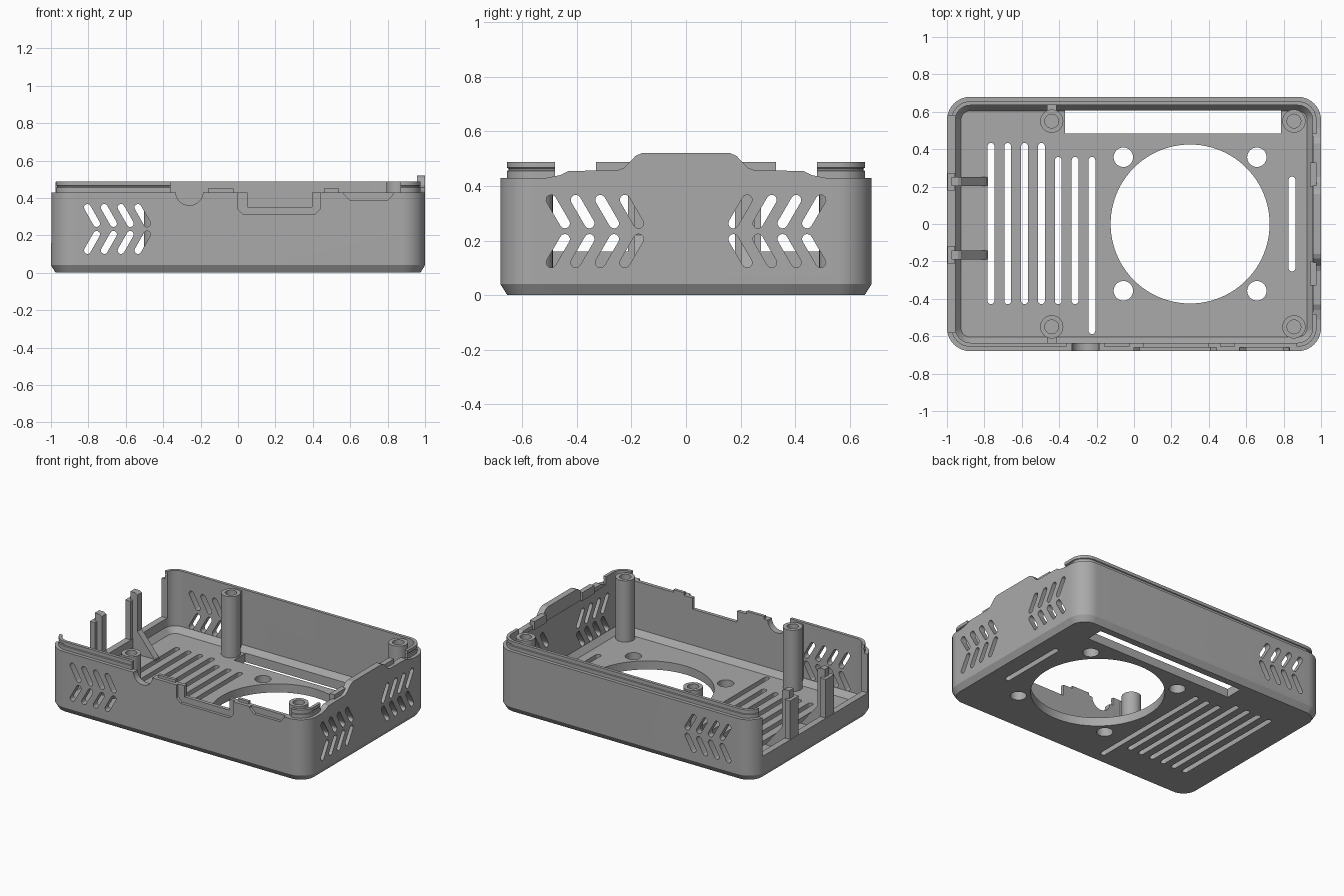
import bpy, bmesh
from math import pi, cos, sin, atan2

cube = bpy.data.objects.get("Cube")
if cube:
    bpy.data.objects.remove(cube)

grey = bpy.data.materials.new("plain grey")
grey.use_nodes = True
colour = (0.4, 0.4, 0.4, 1)
grey.diffuse_color = colour
grey.node_tree.nodes["Principled BSDF"].inputs["Base Color"].default_value = colour


def finish(bm, name):
    bmesh.ops.recalc_face_normals(bm, faces=bm.faces[:])
    mesh = bpy.data.meshes.new(name)
    bm.to_mesh(mesh)
    bm.free()
    obj = bpy.data.objects.new(name, mesh)
    bpy.context.collection.objects.link(obj)
    mesh.materials.append(grey)
    return obj


def smooth(obj):
    bpy.ops.object.select_all(action='DESELECT')
    obj.select_set(True)
    bpy.context.view_layer.objects.active = obj
    bpy.ops.object.shade_smooth_by_angle(angle=0.5)


def loft(bm, loops, closed=False):
    rings = [[bm.verts.new(p) for p in loop] for loop in loops]
    pairs = list(zip(rings, rings[1:]))
    if closed:
        pairs.append((rings[-1], rings[0]))
    for a, b in pairs:
        for i in range(len(a)):
            j = (i + 1) % len(a)
            bm.faces.new((a[i], a[j], b[j], b[i]))
    if not closed:
        bm.faces.new(rings[0])
        bm.faces.new(rings[-1])


def prism(bm, points, axis, lo, hi):
    """Extrude a 2D outline along one axis."""
    place = {'x': lambda u, v, w: (w, u, v),
             'y': lambda u, v, w: (u, w, v),
             'z': lambda u, v, w: (u, v, w)}[axis]
    loft(bm, [[place(u, v, w) for u, v in points] for w in (lo, hi)])


def rect(x0, x1, y0, y1):
    return [(x0, y0), (x1, y0), (x1, y1), (x0, y1)]


def circle(x, y, r, n=32):
    return [(x + r * cos(2 * pi * i / n), y + r * sin(2 * pi * i / n)) for i in range(n)]


def capsule(a, b, r, n=8):
    t = atan2(b[1] - a[1], b[0] - a[0])
    pts = []
    for c, start in ((b, t - pi / 2), (a, t + pi / 2)):
        for i in range(n + 1):
            pts.append((c[0] + r * cos(start + pi * i / n), c[1] + r * sin(start + pi * i / n)))
    return pts


def rounded(inset, z, n=10):
    """Rounded rectangle of the case outline, moved inwards."""
    r = max(0.125 - inset, 0.03)
    hx, hy = 1 - inset - r, 0.68 - inset - r
    pts = []
    for k, (sx, sy) in enumerate(((1, 1), (-1, 1), (-1, -1), (1, -1))):
        for i in range(n + 1):
            a = pi / 2 * (k + i / n)
            pts.append((sx * hx + r * cos(a), sy * hy + r * sin(a), z))
    return pts


# Tray: chamfered outside, lip with a groove, sloped inner edge
WALL, RIM, LIP = 0.045, 0.43, 0.488
bm = bmesh.new()
section = [(0.025, 0), (0, 0.04), (0, RIM), (0.024, RIM), (0.024, 0.455), (0.03, 0.458),
           (0.03, 0.464), (0.024, 0.467), (0.024, LIP), (WALL, LIP), (WALL, 0.10), (0.075, 0.06)]
loft(bm, [rounded(i, z) for i, z in section])
tray = finish(bm, "case_tray")

# Cutters for every opening
bm = bmesh.new()
# floor: fan opening, screw holes, long slots, wide window
FLOOR = (-0.1, 0.085)
prism(bm, circle(0.3, 0, 0.425, 96), 'z', *FLOOR)
for sx in (-1, 1):
    for sy in (-1, 1):
        prism(bm, circle(0.3 + sx * 0.357, sy * 0.357, 0.052), 'z', *FLOOR)
for i in range(7):
    x = -0.765 + i * 0.09
    bottom = -0.57 if i == 6 else -0.41
    top = 0.415 if i < 4 else 0.34
    prism(bm, capsule((x, bottom), (x, top), 0.0185), 'z', *FLOOR)
prism(bm, capsule((0.845, -0.235), (0.845, 0.235), 0.0185), 'z', *FLOOR)
prism(bm, rect(-0.37, 0.785, 0.483, 0.607), 'z', *FLOOR)

# walls: chevron vents
for i in range(4):
    for z0, z1 in ((0.349, 0.263), (0.119, 0.205)):
        x = -0.805 + i * 0.09
        vent = capsule((x, z0), (x + 0.049, z1), 0.0185)
        prism(bm, vent, 'y', -0.8, -0.6)
        prism(bm, vent, 'y', 0.6, 0.8)
        y = -0.494 + i * 0.09
        for s in (-1, 1):
            prism(bm, capsule((s * y, z0), (s * (y + 0.05), z1), 0.0185), 'x', 0.9, 1.1)

# walls: open end, missing lip sections
prism(bm, rect(-0.58, 0.58, 0.16, 0.7), 'x', -1.1, -0.9)
prism(bm, rect(-0.36, 0.87, RIM, 0.7), 'y', -0.8, -0.62)
prism(bm, rect(-0.48, 0.48, RIM, 0.7), 'x', 0.9, 1.1)

# front: round cable notch, deep port notch with a wider outer recess, shallow recess
prism(bm, capsule((-0.26, 0.433), (-0.26, 0.6), 0.073, 16), 'y', -0.8, -0.6)
prism(bm, rect(0.05, 0.395, 0.352, 0.6), 'y', -0.8, -0.6)
prism(bm, [(0, 0.6), (0, 0.34), (0.03, 0.31), (0.41, 0.31), (0.44, 0.34), (0.44, 0.6)],
      'y', -0.8, -0.66)
prism(bm, [(0.56, 0.6), (0.565, 0.42), (0.6, 0.387), (0.8, 0.387), (0.83, 0.42), (0.835, 0.6)],
      'y', -0.8, -0.66)
cutter = finish(bm, "opening_cutter")
cutter.hide_render = True

mod = tray.modifiers.new("openings", 'BOOLEAN')
mod.operation = 'DIFFERENCE'
mod.solver = 'EXACT'
mod.use_self = True
mod.object = cutter
bpy.context.view_layer.objects.active = tray
bpy.ops.object.modifier_apply(modifier="openings")
bpy.data.objects.remove(cutter)
smooth(tray)

# Raised end panel above the vented end wall
bm = bmesh.new()
half = [(0.52, RIM - 0.002), (0.46, 0.44), (0.43, 0.455), (0.25, 0.457), (0.225, 0.468),
        (0.185, 0.51), (0.16, 0.521)]
prism(bm, half + [(-y, z) for y, z in reversed(half)], 'x', 0.957, 1.0)
finish(bm, "raised_end_panel")

# Short lip pieces beside the raised panel and along the front
for name, s in (("right", -1), ("left", 1)):
    bm = bmesh.new()
    prism(bm, rect(*sorted((s * 0.2, s * 0.33)), RIM, LIP), 'x', 0.94, 0.976)
    finish(bm, "end_lip_" + name)
for i, (x0, x1) in enumerate(((-0.16, -0.025), (0.46, 0.54))):
    bm = bmesh.new()
    prism(bm, rect(x0, x1, RIM - 0.005, 0.449), 'y', -0.656, -0.635)
    finish(bm, f"front_tab_{i + 1}")

# Four hollow screw posts; the two inner ones are tied to the wall
for bx, wall_tie in ((-0.44, True), (0.855, False)):
    for s in (-1, 1):
        where = ("inner" if wall_tie else "corner") + ("_front" if s < 0 else "_back")
        bm = bmesh.new()
        by = s * 0.55
        steps = ((0.062, 0.05), (0.062, LIP), (0.037, LIP), (0.037, 0.15))
        loft(bm, [[(x, y, z) for x, y in circle(bx, by, r)] for r, z in steps])
        smooth(finish(bm, "screw_post_" + where))
        if wall_tie:
            bm = bmesh.new()
            prism(bm, rect(bx - 0.025, bx + 0.025, *sorted((s * 0.605, s * 0.64))), 'z', 0.07, 0.475)
            finish(bm, "post_tie_" + where)

# Two upright clips in the open end, each braced by a sloped rib
for name, y in (("front", -0.165), ("back", 0.227)):
    bm = bmesh.new()
    prism(bm, rect(-0.998, -0.957, y - 0.047, y + 0.047), 'z', 0.15, 0.43)
    finish(bm, "end_clip_" + name)
    bm = bmesh.new()
    prism(bm, [(-0.96, 0.05), (-0.78, 0.05), (-0.92, 0.22), (-0.92, 0.475), (-0.94, 0.486),
               (-0.975, 0.486), (-0.975, 0.2)], 'y', y - 0.024, y + 0.024)
    finish(bm, "clip_rib_" + name)
